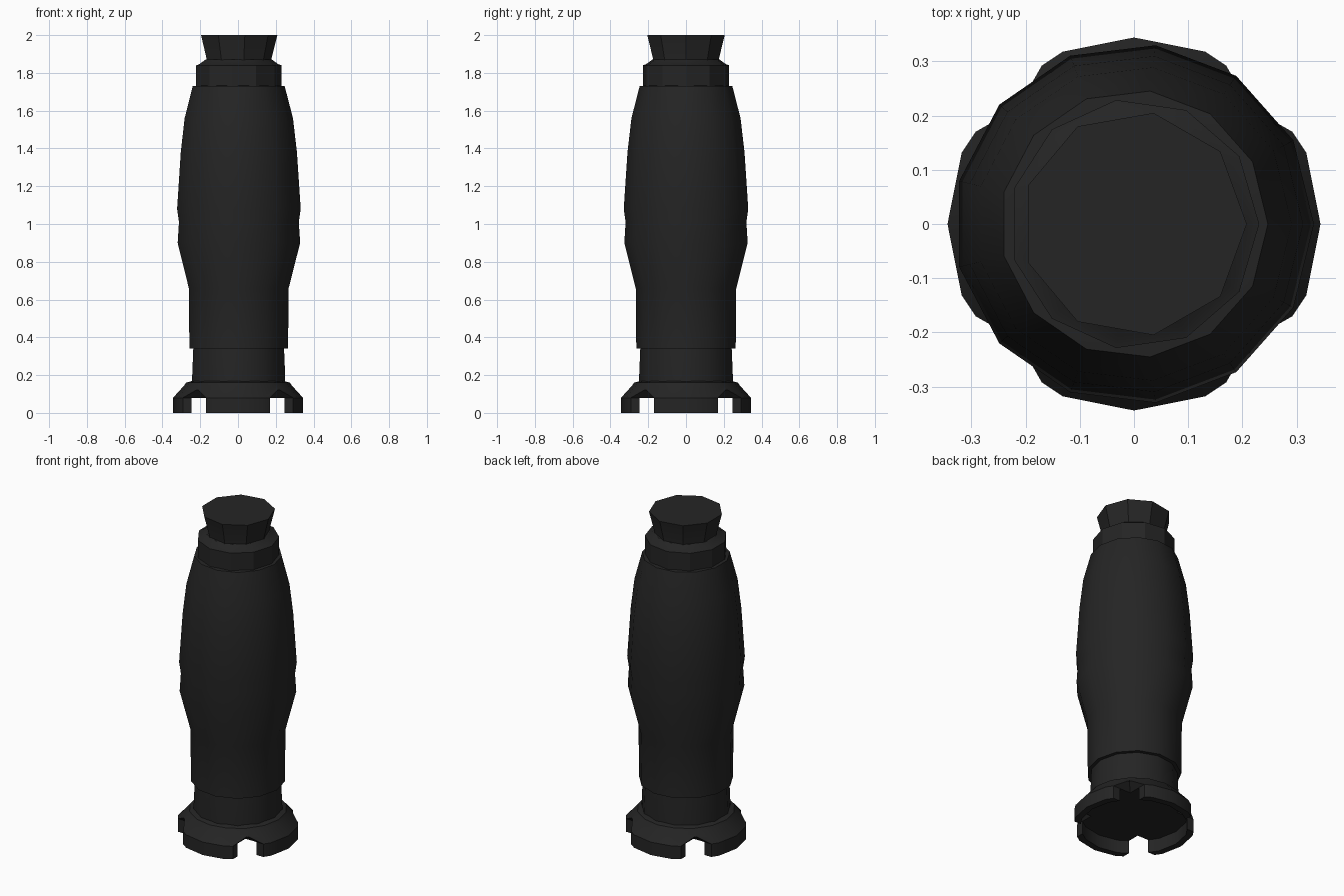
import bpy, bmesh, math

cube = bpy.data.objects.get("Cube")
if cube:
    bpy.data.objects.remove(cube, do_unlink=True)

# One matte black for the whole model
black = bpy.data.materials.new("matte black")
black.use_nodes = True
color = (0.018, 0.018, 0.018, 1)
black.diffuse_color = color
bsdf = black.node_tree.nodes["Principled BSDF"]
bsdf.inputs["Base Color"].default_value = color
bsdf.inputs["Roughness"].default_value = 0.8


def add_object(name, bm):
    bmesh.ops.recalc_face_normals(bm, faces=bm.faces)
    mesh = bpy.data.meshes.new(name)
    bm.to_mesh(mesh)
    bm.free()
    mesh.materials.append(black)
    obj = bpy.data.objects.new(name, mesh)
    bpy.context.collection.objects.link(obj)
    return obj


def lathe(name, profile, sides):
    """Closed solid turned around z from (radius, height) points."""
    bm = bmesh.new()
    rings = []
    for r, z in profile:
        angles = [math.tau * i / sides for i in range(sides)]
        rings.append([bm.verts.new((r * math.cos(a), r * math.sin(a), z)) for a in angles])
    for low, high in zip(rings, rings[1:]):
        for i in range(sides):
            j = (i + 1) % sides
            bm.faces.new((low[i], low[j], high[j], high[i]))
    bm.faces.new(rings[0][::-1])
    bm.faces.new(rings[-1])
    return add_object(name, bm)


def smooth(obj, degrees=30):
    bpy.ops.object.select_all(action="DESELECT")
    obj.select_set(True)
    bpy.context.view_layer.objects.active = obj
    bpy.ops.object.shade_smooth_by_angle(angle=math.radians(degrees))


# Mounting flange, hollow underneath
flange = lathe("mounting_flange", [
    (0.305, 0.08), (0.305, 0), (0.344, 0), (0.344, 0.08),
    (0.285, 0.145), (0.275, 0.16), (0.24, 0.17)], 16)

# Four tapered corner notches that leave a tab on each side
for sx, sy in ((1, 1), (-1, 1), (-1, -1), (1, -1)):
    bm = bmesh.new()
    rows = []
    for inner, z in ((0.17, -0.05), (0.17, 0.08), (0.21, 0.12)):
        corners = ((inner, inner), (0.5, inner), (0.5, 0.5), (inner, 0.5))
        rows.append([bm.verts.new((sx * x, sy * y, z)) for x, y in corners])
    for low, high in zip(rows, rows[1:]):
        for i in range(4):
            j = (i + 1) % 4
            bm.faces.new((low[i], low[j], high[j], high[i]))
    bm.faces.new(rows[0])
    bm.faces.new(rows[-1])
    cutter = add_object("notch_cutter", bm)
    cutter.hide_render = True
    cutter.hide_viewport = True
    mod = flange.modifiers.new("notch", "BOOLEAN")
    mod.operation = "DIFFERENCE"
    mod.solver = "EXACT"
    mod.object = cutter

# Turned parts, from the bottom up
neck = lathe("lower_neck", [(0.25, 0.15), (0.25, 0.19), (0.243, 0.36)], 13)
body = lathe("grip_body", [
    (0.24, 0.34), (0.265, 0.34), (0.268, 0.66), (0.329, 0.90),
    (0.322, 1.01), (0.332, 1.08), (0.312, 1.38),
    (0.291, 1.56), (0.247, 1.73), (0.20, 1.735)], 13)
collar = lathe("collar", [
    (0.231, 1.72), (0.231, 1.84), (0.215, 1.845), (0.18, 1.87)], 11)
plug = lathe("end_plug", [(0.177, 1.86), (0.177, 1.875), (0.208, 2.0)], 9)

for part in (flange, neck, body, collar, plug):
    smooth(part)
